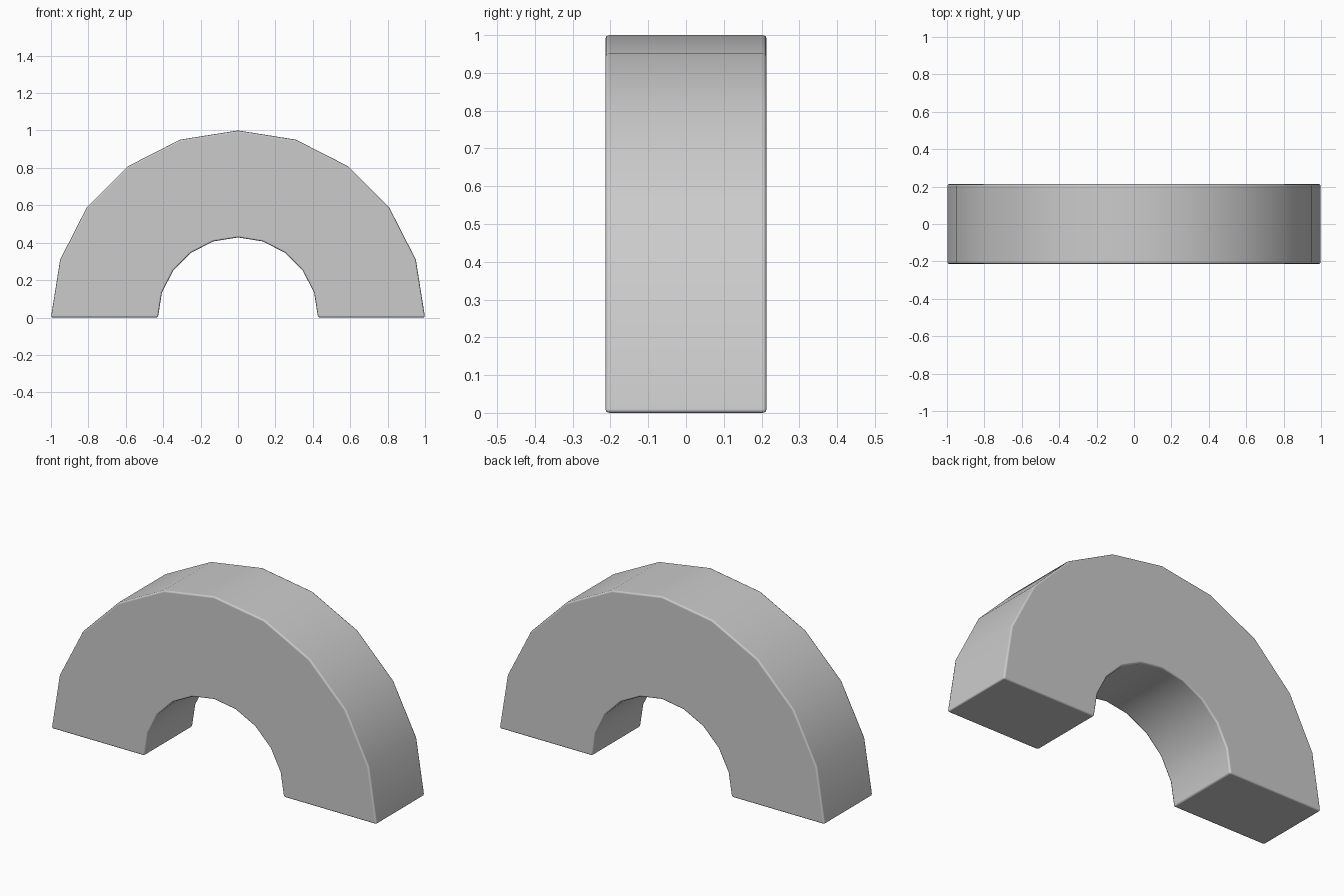
import bpy, bmesh, math

if "Cube" in bpy.data.objects:
    bpy.data.objects.remove(bpy.data.objects["Cube"])

OUTER, INNER, DEPTH, SEGMENTS = 1.0, 0.428, 0.427, 10


def arc(radius):
    """Points of a half circle in the XZ plane, from +x over the top to -x."""
    return [(radius * math.cos(math.pi * i / SEGMENTS), -DEPTH / 2,
             radius * math.sin(math.pi * i / SEGMENTS)) for i in range(SEGMENTS + 1)]


# Half-ring profile, front face as a strip of quads
bm = bmesh.new()
outer = [bm.verts.new(p) for p in arc(OUTER)]
inner = [bm.verts.new(p) for p in arc(INNER)]
for i in range(SEGMENTS):
    bm.faces.new((outer[i], outer[i + 1], inner[i + 1], inner[i]))

# Extrude to full depth
result = bmesh.ops.extrude_face_region(bm, geom=bm.faces[:])
moved = [v for v in result["geom"] if isinstance(v, bmesh.types.BMVert)]
bmesh.ops.translate(bm, verts=moved, vec=(0, DEPTH, 0))
bmesh.ops.recalc_face_normals(bm, faces=bm.faces[:])

mesh = bpy.data.meshes.new("arch_block")
bm.to_mesh(mesh)
bm.free()
arch = bpy.data.objects.new("arch_block", mesh)
bpy.context.collection.objects.link(arch)

# Smooth curved walls, tiny softened rims
bpy.context.view_layer.objects.active = arch
arch.select_set(True)
bpy.ops.object.shade_smooth()
bevel = arch.modifiers.new("soft_edges", "BEVEL")
bevel.width = 0.01
bevel.segments = 2
bevel.limit_method = "ANGLE"
bevel.angle_limit = math.radians(40)
bevel.harden_normals = True
